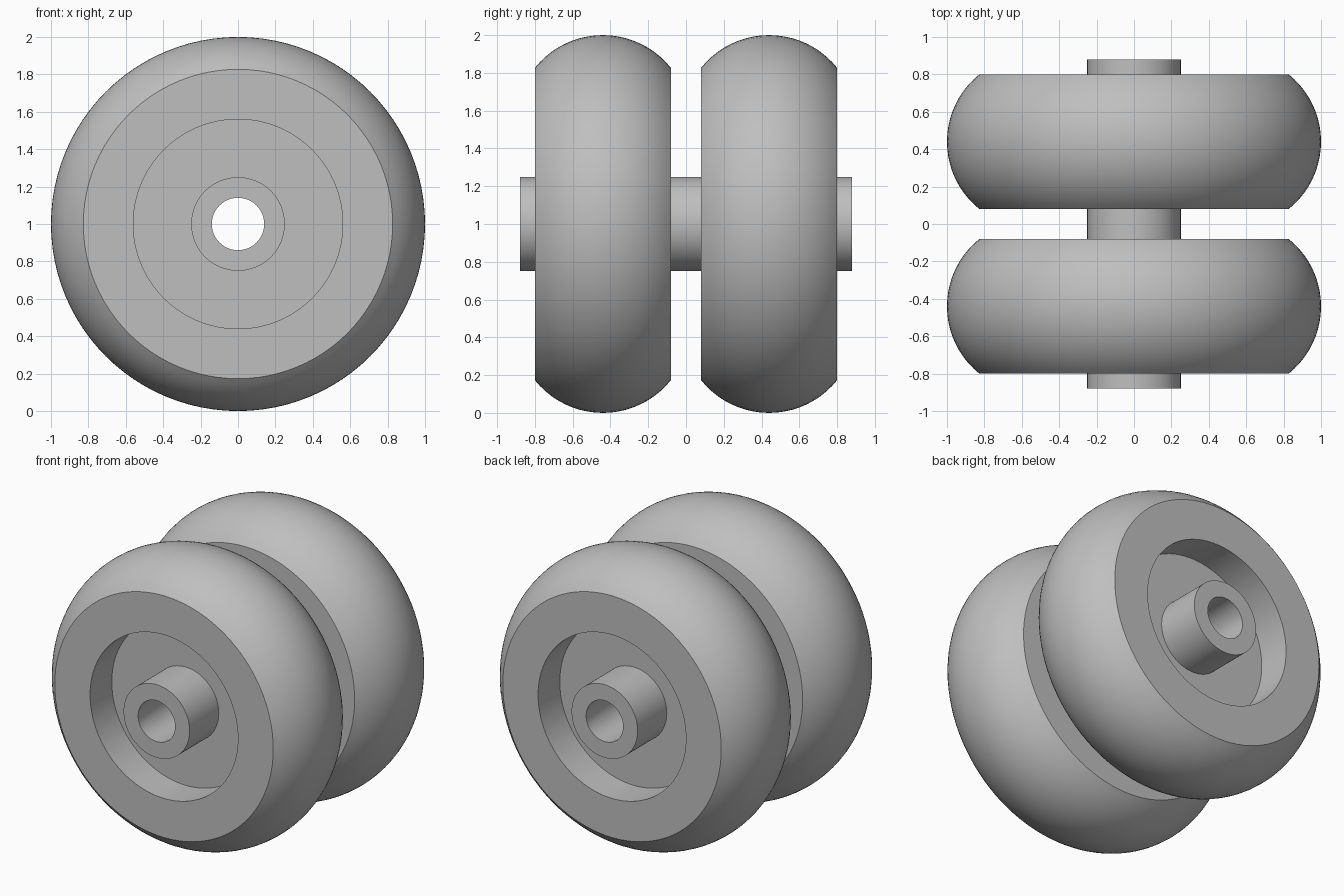
import bpy, bmesh
from math import sin, cos, pi, asin, radians

cube = bpy.data.objects.get("Cube")
if cube:
    bpy.data.objects.remove(cube, do_unlink=True)

SEGMENTS = 96
AXLE_HEIGHT = 1.0

grey = bpy.data.materials.new("plain grey")
grey.use_nodes = True
colour = (0.52, 0.52, 0.52, 1)
grey.diffuse_color = colour
grey.node_tree.nodes["Principled BSDF"].inputs["Base Color"].default_value = colour


def lathe(name, profile, y):
    """Spin a closed (radius, y) profile around the y axis."""
    bm = bmesh.new()
    rings = [[bm.verts.new((r * cos(2 * pi * i / SEGMENTS), h, r * sin(2 * pi * i / SEGMENTS)))
              for i in range(SEGMENTS)] for r, h in profile]
    for a, b in zip(rings, rings[1:] + rings[:1]):
        for i in range(SEGMENTS):
            j = (i + 1) % SEGMENTS
            bm.faces.new((a[i], a[j], b[j], b[i]))
    bmesh.ops.recalc_face_normals(bm, faces=bm.faces)
    mesh = bpy.data.meshes.new(name)
    bm.to_mesh(mesh)
    bm.free()
    mesh.materials.append(grey)
    obj = bpy.data.objects.new(name, mesh)
    obj.location = (0, y, AXLE_HEIGHT)
    bpy.context.collection.objects.link(obj)
    bpy.ops.object.select_all(action='DESELECT')
    obj.select_set(True)
    bpy.context.view_layer.objects.active = obj
    bpy.ops.object.shade_smooth_by_angle(angle=radians(30))
    return obj


# Wheel section: rounded tread, flat side walls, recess on both sides, thin web
half_width, shoulder, recess_r, web = 0.36, 0.827, 0.56, 0.125
drop = 1 - shoulder
arc_r = (half_width ** 2 + drop ** 2) / (2 * drop)
sweep = asin(half_width / arc_r)
steps = 20
tread = [(1 - arc_r + arc_r * cos(t), arc_r * sin(t))
         for t in (sweep * (2 * k / steps - 1) for k in range(steps + 1))]
inner = 0.24
section = tread + [(recess_r, half_width), (recess_r, web), (inner, web),
                   (inner, -web), (recess_r, -web), (recess_r, -half_width)]

for name, side in (("front_wheel", -1), ("back_wheel", 1)):
    lathe(name, section, side * 0.44)

# Hollow hub running through both wheels
hub_r, bore_r, hub_end = 0.25, 0.14, 0.88
lathe("hub_tube", [(hub_r, -hub_end), (hub_r, hub_end),
                   (bore_r, hub_end), (bore_r, -hub_end)], 0)
